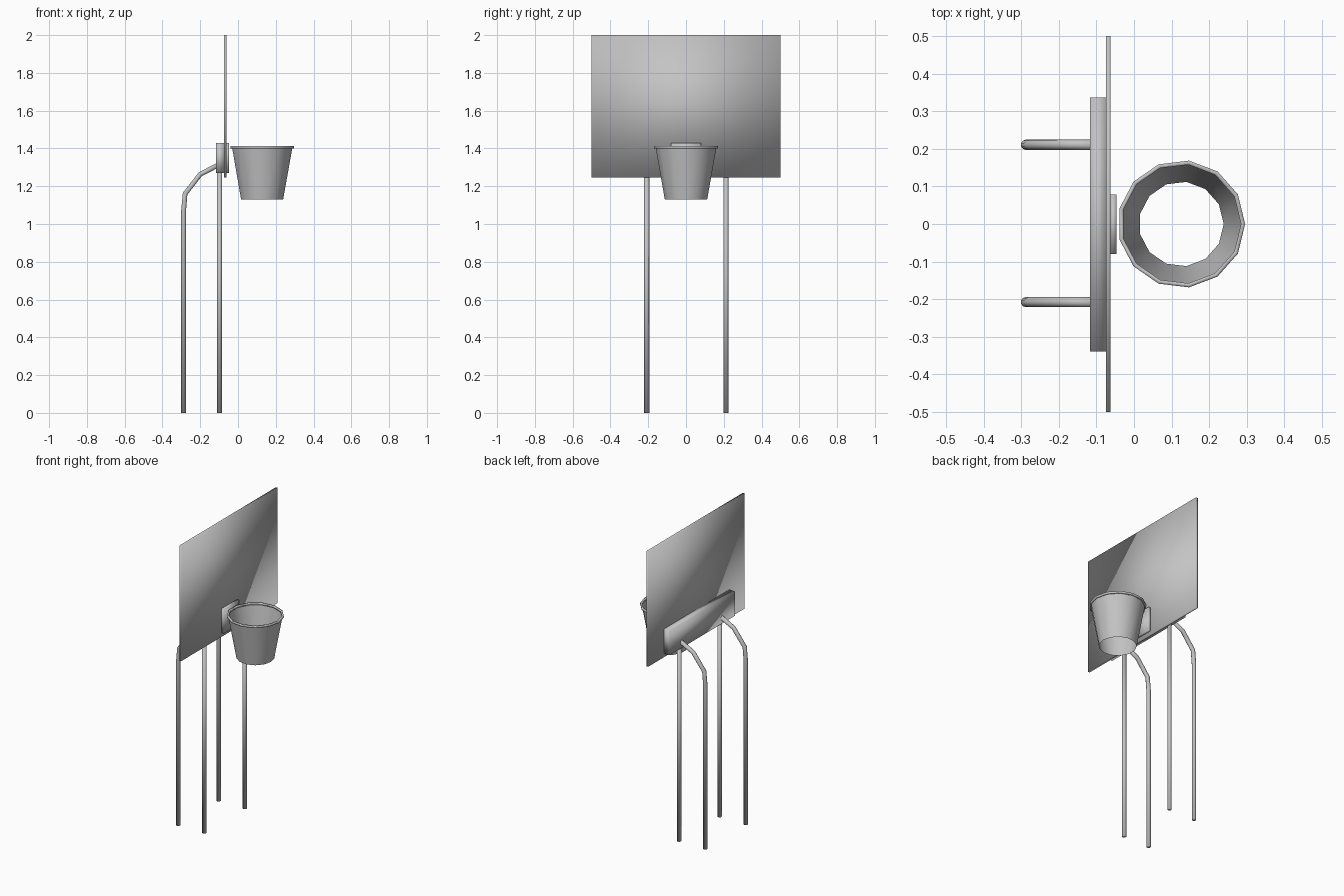
import bpy, bmesh, math
from mathutils import Matrix, Vector

if "Cube" in bpy.data.objects:
    bpy.data.objects.remove(bpy.data.objects["Cube"])

GREY = (0.55, 0.55, 0.55, 1)
metal = bpy.data.materials.new("plain_grey")
metal.use_nodes = True
metal.diffuse_color = GREY
metal.node_tree.nodes["Principled BSDF"].inputs["Base Color"].default_value = GREY


def finish(bm, name):
    """Turn a bmesh into a smooth, coloured object."""
    bmesh.ops.recalc_face_normals(bm, faces=bm.faces)
    mesh = bpy.data.meshes.new(name)
    bm.to_mesh(mesh)
    bm.free()
    mesh.materials.append(metal)
    mesh.shade_smooth()
    obj = bpy.data.objects.new(name, mesh)
    bpy.context.collection.objects.link(obj)
    return obj


def box(name, low, high):
    low, high = Vector(low), Vector(high)
    bm = bmesh.new()
    bmesh.ops.create_cube(bm, size=1)
    bmesh.ops.scale(bm, vec=high - low, verts=bm.verts)
    bmesh.ops.translate(bm, vec=(low + high) / 2, verts=bm.verts)
    return finish(bm, name)


def tube(name, path, y, radius=0.0135, sides=10):
    """Sweep a ring along an x-z path, mitred at each bend."""
    bm = bmesh.new()
    points = [Vector((x, y, z)) for x, z in path]
    rings = []
    for i, p in enumerate(points):
        before = (p - points[i - 1]).normalized() if i else Vector((0, 0, 1))
        after = (points[i + 1] - p).normalized() if i + 1 < len(points) else before
        along = (before + after).normalized()
        across = Vector((0, 1, 0))
        other = across.cross(along)
        rings.append([bm.verts.new(p + radius * (math.cos(a) * across + math.sin(a) * other))
                      for a in (math.tau * k / sides for k in range(sides))])
    for lower, upper in zip(rings, rings[1:]):
        for k in range(sides):
            n = (k + 1) % sides
            bm.faces.new((lower[k], lower[n], upper[n], upper[k]))
    bm.faces.new(rings[0])
    bm.faces.new(rings[-1])
    return finish(bm, name)


def lathe(name, profile, centre, sides, closed=False):
    """Spin an (r, z) profile around a vertical axis."""
    bm = bmesh.new()
    verts = [bm.verts.new((r, 0, z)) for r, z in profile]
    edges = [bm.edges.new(pair) for pair in zip(verts, verts[1:])]
    if closed:
        edges.append(bm.edges.new((verts[-1], verts[0])))
    bmesh.ops.spin(bm, geom=verts + edges, cent=(0, 0, 0), axis=(0, 0, 1),
                   angle=math.tau, steps=sides, use_merge=True)
    bmesh.ops.remove_doubles(bm, verts=bm.verts, dist=0.0005)
    bmesh.ops.transform(bm, matrix=Matrix.Translation(centre), verts=bm.verts)
    return finish(bm, name)


# Board and the two blocks that clamp it
box("backboard", (-0.075, -0.5, 1.245), (-0.062, 0.5, 2.0))
box("rear_mount", (-0.117, -0.34, 1.27), (-0.074, 0.337, 1.43))
box("basket_mount", (-0.063, -0.08, 1.27), (-0.047, 0.079, 1.43))

# Bottomless tapered basket with a thin lip
lathe("basket", [(0.113, 1.13), (0.162, 1.405)], (0.126, 0, 0), 13)
lathe("basket_rim", [(0.159, 1.4), (0.17, 1.4), (0.17, 1.412), (0.159, 1.412)],
      (0.126, 0, 0), 13, closed=True)

# Straight front posts and bent rear posts
bent = [(-0.288, 0), (-0.288, 1.07), (-0.28, 1.16), (-0.2, 1.263), (-0.1, 1.315)]
for side, y in (("near", -0.208), ("far", 0.211)):
    tube(side + "_front_post", [(-0.098, 0), (-0.098, 1.3)], y)
    tube(side + "_rear_post", bent, y)
